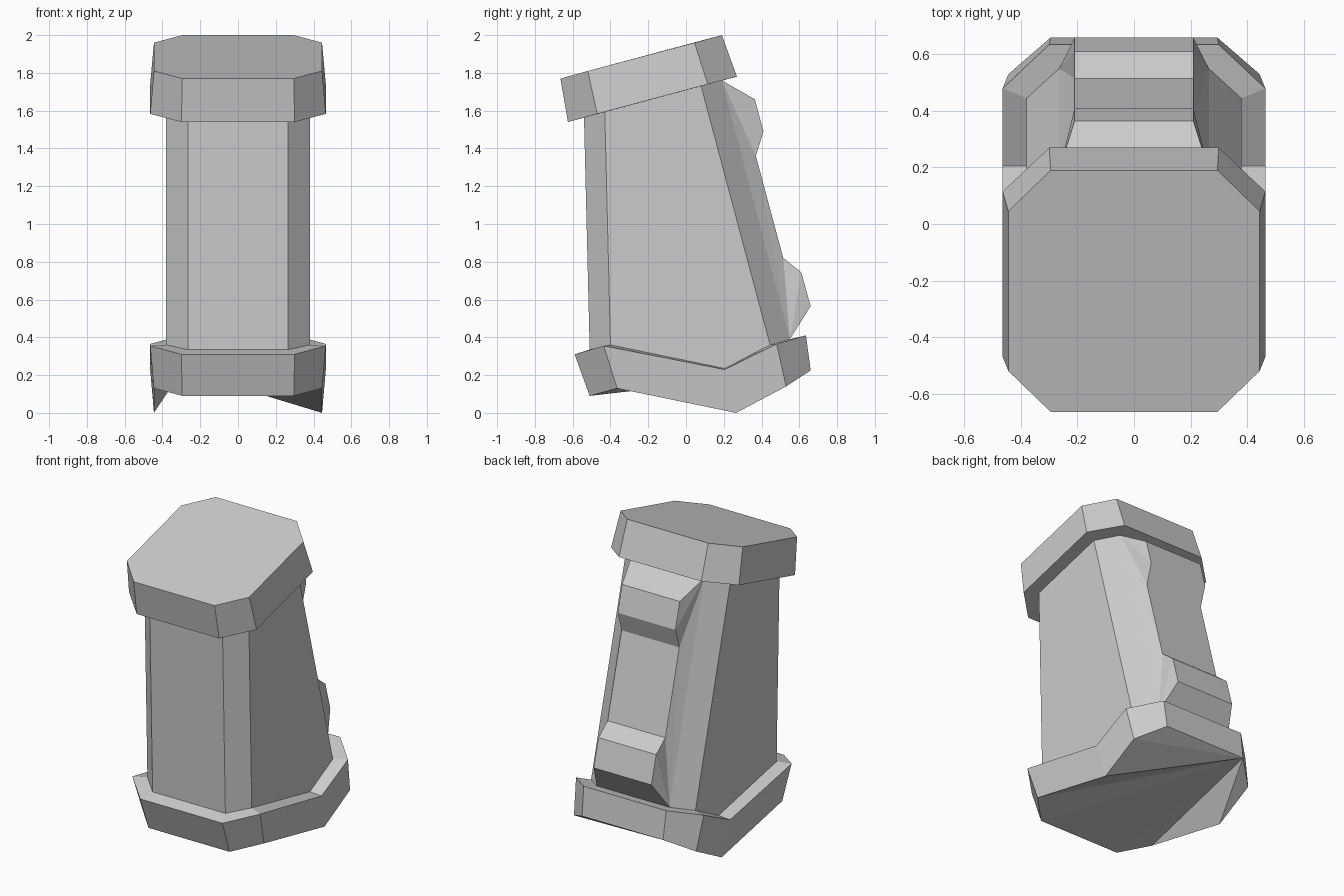
import bpy, bmesh

if "Cube" in bpy.data.objects:
    bpy.data.objects.remove(bpy.data.objects["Cube"])


def mirror_loop(half):
    """Close a right-hand half outline (front to back) into a full loop."""
    return half + [(-x, y, z) for x, y, z in reversed(half)]


def make_object(name, polys):
    """Build a flat-shaded mesh from polygons given as point lists."""
    bm = bmesh.new()
    for poly in polys:
        bm.faces.new([bm.verts.new(p) for p in poly])
    bmesh.ops.remove_doubles(bm, verts=bm.verts, dist=0.0005)
    bmesh.ops.recalc_face_normals(bm, faces=bm.faces)
    mesh = bpy.data.meshes.new(name)
    bm.to_mesh(mesh)
    bm.free()
    obj = bpy.data.objects.new(name, mesh)
    bpy.context.collection.objects.link(obj)
    return obj


def strip(a, b):
    """Quads between two closed loops of equal length."""
    n = len(a)
    return [[a[i], a[(i + 1) % n], b[(i + 1) % n], b[i]] for i in range(n)]


def fan(loop, k):
    """Triangles from corner k to the rest of the loop."""
    r = loop[k:] + loop[:k]
    return [[r[0], r[i], r[i + 1]] for i in range(1, len(r) - 1)]


# Half outlines where the body meets the base and the cap
foot = [(.265, -.51, .335), (.38, -.40, .36), (.38, .205, .235),
        (.38, .445, .36), (.265, .55, .39)]
head = [(.265, -.54, 1.563), (.38, -.43, 1.593),
        (.38, .08, 1.73), (.265, .19, 1.76)]

# Base: tilted, bent octagonal collar with a pointed underside
base_low = mirror_loop([(.295, -.51, .09), (.445, -.365, .13), (.445, .265, 0),
                        (.445, .53, .14), (.295, .66, .225)])
base_high = mirror_loop([(.30, -.59, .31), (.465, -.435, .355), (.465, .205, .23),
                         (.465, .48, .365), (.30, .635, .41)])
make_object("base_collar", fan(base_low, 5) + strip(base_low, base_high)
            + strip(base_high, mirror_loop(foot)))

# Cap: sloping octagonal lid
cap_high = mirror_loop([(.295, -.665, 1.77), (.445, -.52, 1.81),
                        (.445, .045, 1.96), (.295, .19, 2.0)])
cap_low = mirror_loop([(.30, -.625, 1.54), (.465, -.47, 1.583),
                       (.465, .115, 1.74), (.30, .27, 1.78)])
make_object("top_cap", [cap_high] + strip(cap_high, cap_low)
            + strip(cap_low, mirror_loop(head)))

# Body: chamfered column with two ridges down the back
ridge = [(.21, y, z) for y, z in [(.365, 1.66), (.41, 1.49), (.37, 1.36),
                                  (.515, .82), (.61, .745), (.66, .565)]]
top, bot = head[3], foot[4]
right_side = [
    [foot[0], foot[1], head[1], head[0]],
    [foot[1], foot[2], foot[3], head[2], head[1]],
    [foot[3], bot, top, head[2]],
]
right_side += [[top, ridge[i], ridge[i + 1]] for i in (0, 1)]
right_side += [[top, ridge[2], bot]]
right_side += [[bot, ridge[i], ridge[i + 1]] for i in (2, 3, 4)]


def flip(p):
    return (-p[0], p[1], p[2])


left_side = [[flip(p) for p in poly] for poly in right_side]
back = [top] + ridge + [bot]
across = [[a, b, flip(b), flip(a)] for a, b in zip(back, back[1:])]
across.append([foot[0], head[0], flip(head[0]), flip(foot[0])])
make_object("body_column", right_side + left_side + across)
